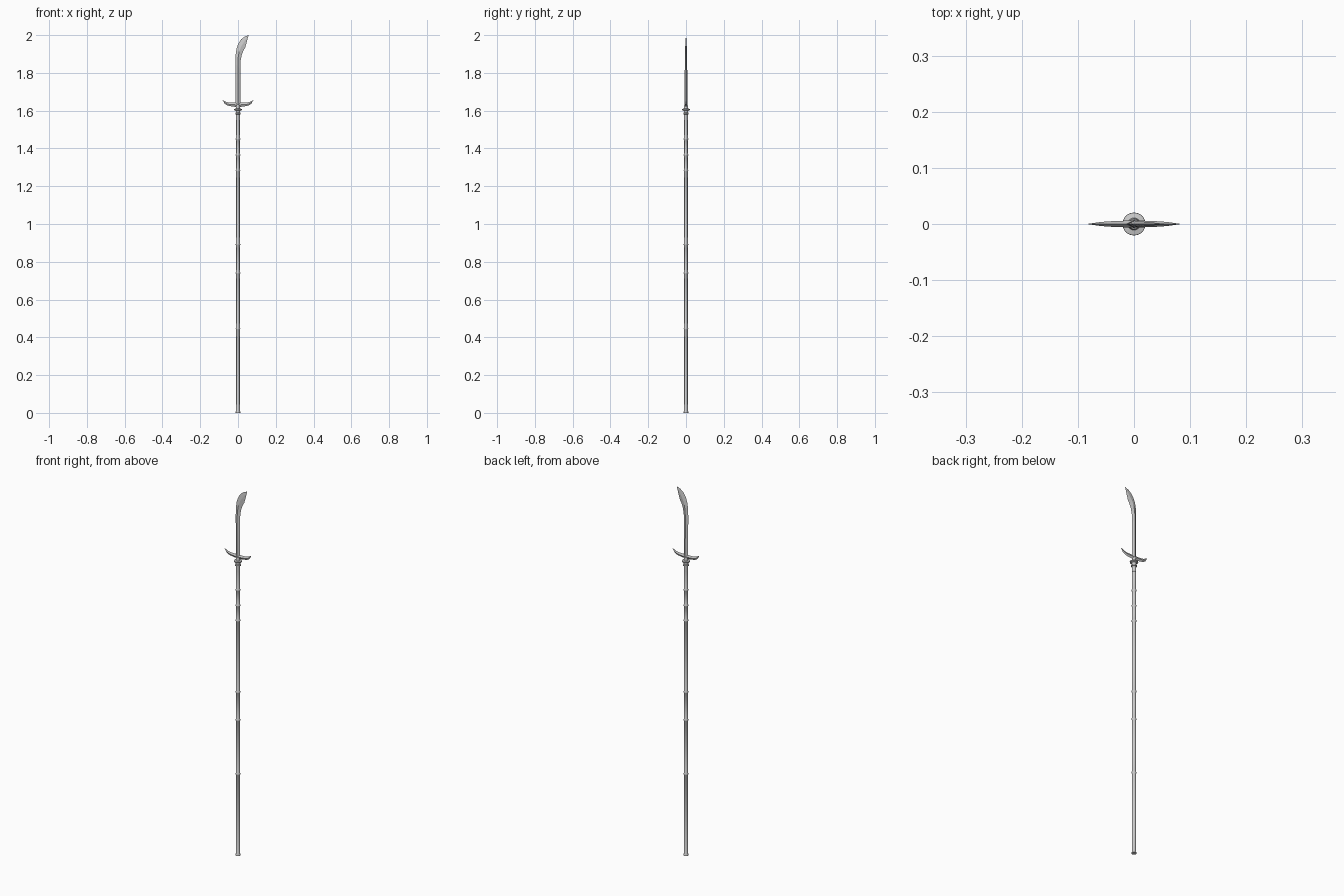
import bpy, bmesh, math

if "Cube" in bpy.data.objects:
    bpy.data.objects.remove(bpy.data.objects["Cube"])


def finish(bm, name, smooth=False):
    bmesh.ops.recalc_face_normals(bm, faces=bm.faces)
    me = bpy.data.meshes.new(name)
    bm.to_mesh(me)
    bm.free()
    ob = bpy.data.objects.new(name, me)
    bpy.context.collection.objects.link(ob)
    if smooth:
        bpy.ops.object.select_all(action='DESELECT')
        ob.select_set(True)
        bpy.context.view_layer.objects.active = ob
        bpy.ops.object.shade_smooth_by_angle(angle=math.radians(35))
    return ob


def loft(name, rings, smooth=False):
    """Skin equal-sized closed rings and cap both ends."""
    bm = bmesh.new()
    rows = [[bm.verts.new(p) for p in r] for r in rings]
    n = len(rows[0])
    for a, b in zip(rows, rows[1:]):
        for i in range(n):
            j = (i + 1) % n
            bm.faces.new((a[i], a[j], b[j], b[i]))
    bm.faces.new(rows[0])
    bm.faces.new(rows[-1])
    bmesh.ops.remove_doubles(bm, verts=bm.verts, dist=1e-5)
    return finish(bm, name, smooth)


def lathe(name, profile, sides=20):
    rings = [[(r * math.cos(2 * math.pi * i / sides),
               r * math.sin(2 * math.pi * i / sides), z) for i in range(sides)]
             for r, z in profile]
    return loft(name, rings, True)


# Shaft with bamboo-like joints and a flared foot
R = 0.0095
profile = [(0.012, 0), (0.012, 0.006), (R, 0.01)]
for z in (0.445, 0.74, 0.892, 1.282, 1.365, 1.45):
    profile += [(R, z - 0.006), (0.012, z - 0.002), (0.012, z + 0.002), (R, z + 0.006)]
profile += [(R, 1.56)]
lathe("shaft", profile)

# Socket collar under the guard, with a small ring and a wide disc
lathe("collar", [(0.0105, 1.55), (0.0105, 1.58), (0.0145, 1.582), (0.0145, 1.587),
                 (0.011, 1.59), (0.012, 1.60), (0.02, 1.603), (0.0205, 1.606),
                 (0.02, 1.609), (0.011, 1.611), (0.009, 1.63)])

# Crescent crossguard: x, bottom z, top z, half thickness
half = [(0.010, 1.620, 1.642, 0.006), (0.030, 1.622, 1.642, 0.0055),
        (0.048, 1.625, 1.643, 0.0045), (0.060, 1.629, 1.646, 0.0035),
        (0.070, 1.636, 1.651, 0.002), (0.081, 1.655, 1.656, 0.0004)]
stations = [(-x, b, t, h) for x, b, t, h in reversed(half)] + half
loft("crossguard", [[(x, 0, b), (x, -h, (b + t) / 2), (x, 0, t), (x, h, (b + t) / 2)]
                    for x, b, t, h in stations])

# Curved blade with a diamond section: back edge, front edge, half thickness
blade = [((-0.013, 1.625), (0.013, 1.625), 0.0075),
         ((-0.013, 1.75), (0.012, 1.75), 0.007),
         ((-0.014, 1.85), (0.012, 1.82), 0.0065),
         ((-0.012, 1.90), (0.014, 1.865), 0.006),
         ((-0.007, 1.932), (0.020, 1.895), 0.005),
         ((0.003, 1.958), (0.029, 1.918), 0.0042),
         ((0.017, 1.978), (0.038, 1.934), 0.0032),
         ((0.034, 1.991), (0.044, 1.955), 0.002),
         ((0.055, 2.0), (0.0555, 1.9985), 0.0003)]
rings = []
for (ax, az), (bx, bz), h in blade:
    mx, mz = (ax + bx) / 2, (az + bz) / 2
    rings.append([(ax, 0, az), (mx, -h, mz), (bx, 0, bz), (mx, h, mz)])
loft("blade", rings)
